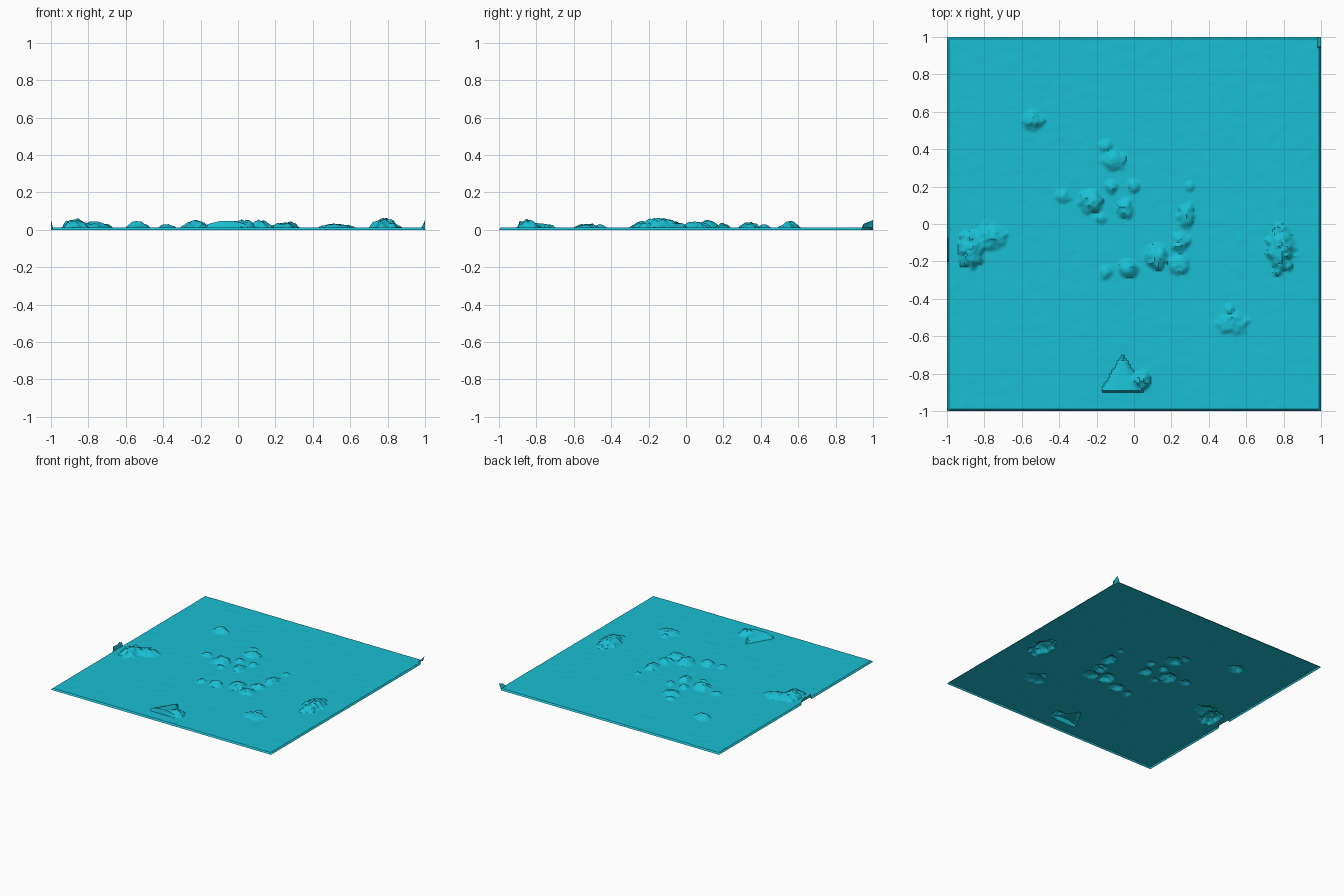
import bpy, bmesh, math
from mathutils import Vector, noise

N = 200            # grid cells per side
BASE = 0.012       # height of the flat ground

# mounds: x, y, radius x, radius y, peak height above ground
MOUNDS = [
    (-0.54, 0.55, .055, .055, .036), (-0.15, 0.42, .04, .035, .018),
    (-0.11, 0.34, .065, .06, .028), (-0.12, 0.20, .035, .035, .026),
    (0.00, 0.20, .03, .04, .022), (-0.38, 0.15, .04, .038, .02),
    (-0.23, 0.12, .07, .065, .040), (-0.18, 0.03, .03, .03, .016),
    (-0.05, 0.08, .045, .055, .032), (0.30, 0.20, .022, .03, .018),
    (0.28, 0.04, .045, .07, .033), (0.25, -0.10, .055, .055, .028),
    (0.24, -0.22, .058, .055, .028), (0.12, -0.18, .062, .068, .042),
    (-0.03, -0.24, .06, .05, .034), (-0.15, -0.26, .035, .035, .020),
    (-0.87, -0.14, .075, .11, .046), (-0.77, -0.07, .09, .07, .032),
    (0.785, -0.14, .075, .13, .050), (0.52, -0.53, .09, .065, .022),
    (0.51, -0.46, .03, .035, .018), (0.03, -0.84, .07, .055, .044),
]


def mound_height(x, y):
    h = 0.0
    for cx, cy, rx, ry, peak in MOUNDS:
        dx, dy = (x - cx) / rx, (y - cy) / ry
        d = math.hypot(dx, dy)
        if d > 1.6:
            continue
        # ragged outline and lumpy surface
        d *= 1 + 0.35 * noise.noise(Vector((x * 28, y * 28, 3.0)))
        if d < 1:
            lump = 0.9 + 0.4 * noise.noise(Vector((x * 45, y * 45, 7.0)))
            h = max(h, peak * (1 - d * d) ** 0.85 * lump)
    return h


def ramp_height(x, y):
    # triangular ramp with a steep front
    t = (y + 0.89) / 0.18
    if 0 <= t <= 1 and abs(x + 0.06) <= 0.105 * (1 - t) + 0.004:
        side = 1 - abs(x + 0.06) / (0.105 * (1 - t) + 0.02)
        return (0.012 + 0.022 * min(1, side * 1.5)) * (1 - 0.6 * t)
    return 0.0


def height(x, y):
    # raised scraps on the outer edge
    if x < -0.999 and -0.2 < y < -0.075:
        return 0.045 + 0.012 * noise.noise(Vector((0, y * 40, 0)))
    if x > 0.989 and y > 0.945:
        return 0.03 + 0.022 * (y - 0.945) / 0.055 * (x > 0.999)
    # outer border drops to the base
    if max(abs(x), abs(y)) > 0.999:
        return 0.0
    ripple = 0.0012 * noise.noise(Vector((x * 14, y * 18, 0)))
    ripple += 0.0006 * noise.noise(Vector((x * 35, y * 40, 5)))
    return BASE + ripple + max(mound_height(x, y), ramp_height(x, y))


# terrain sheet
bm = bmesh.new()
bmesh.ops.create_grid(bm, x_segments=N, y_segments=N, size=1.0)
for v in bm.verts:
    v.co.z = height(v.co.x, v.co.y)
mesh = bpy.data.meshes.new("terrain")
bm.to_mesh(mesh)
bm.free()
terrain = bpy.data.objects.new("terrain", mesh)
bpy.context.collection.objects.link(terrain)

mat = bpy.data.materials.new("terrain_cyan")
mat.diffuse_color = (0.01, 0.52, 0.65, 1)
mesh.materials.append(mat)

bpy.context.view_layer.objects.active = terrain
terrain.select_set(True)
bpy.ops.object.shade_smooth_by_angle(angle=math.radians(40))
